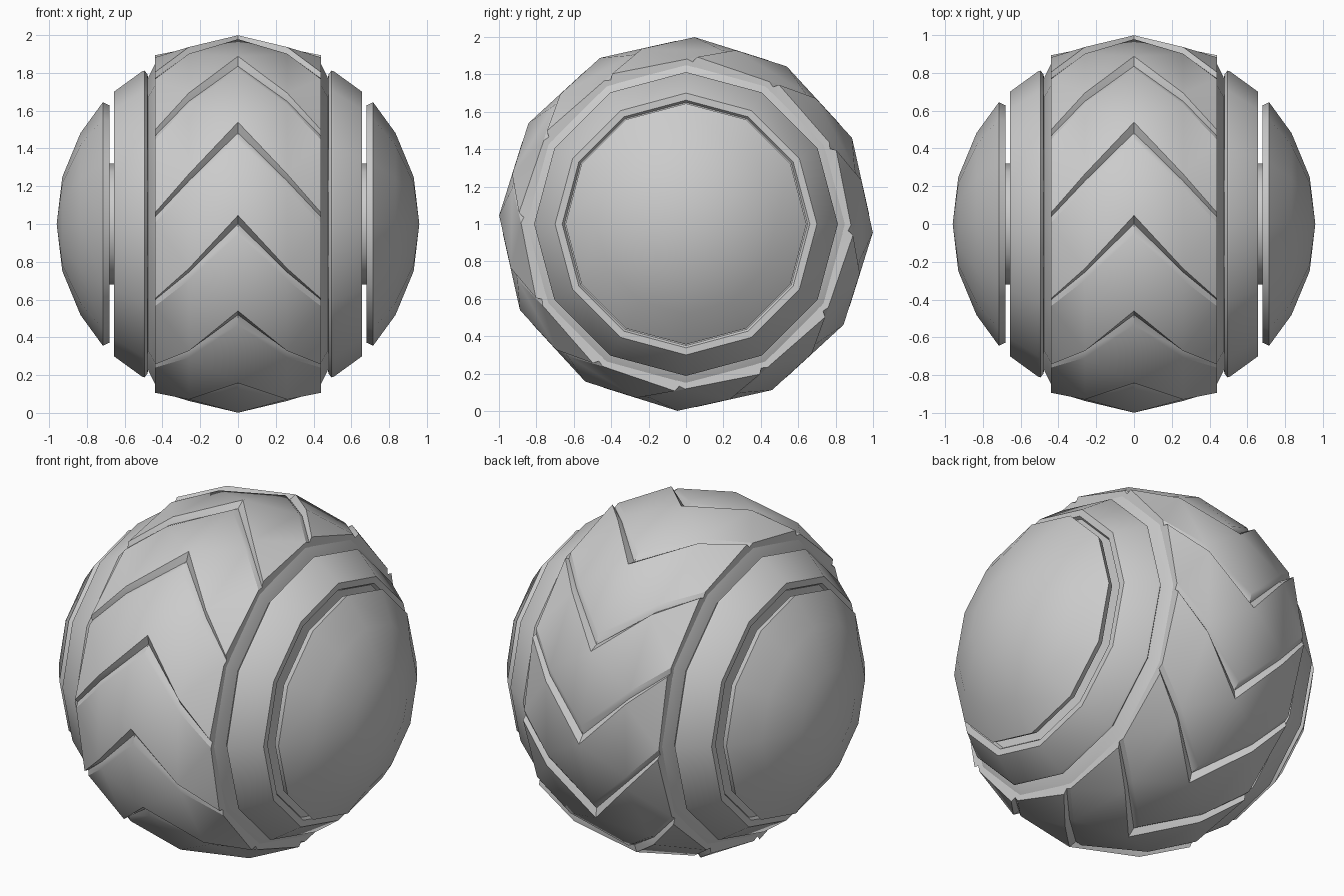
import bpy, bmesh
from math import sin, cos, radians, pi

if "Cube" in bpy.data.objects:
    bpy.data.objects.remove(bpy.data.objects["Cube"])

CZ = 1.0  # height of the wheel axis


def polar(x, r, deg):
    """Point around the x axis; 0 deg is the front, 90 deg the top."""
    a = radians(deg)
    return (x, -r * cos(a), CZ + r * sin(a))


def finish(bm, name, mirror=False):
    bmesh.ops.recalc_face_normals(bm, faces=bm.faces[:])
    me = bpy.data.meshes.new(name)
    bm.to_mesh(me)
    bm.free()
    ob = bpy.data.objects.new(name, me)
    bpy.context.collection.objects.link(ob)
    bpy.ops.object.select_all(action='DESELECT')
    ob.select_set(True)
    bpy.context.view_layer.objects.active = ob
    bpy.ops.object.shade_smooth_by_angle(angle=radians(32))
    if mirror:
        m = ob.modifiers.new("both_sides", 'MIRROR')
        m.use_axis = (True, False, False)
        m.use_mirror_merge = False
    return ob


def lathe(name, profile, n=12):
    """Revolve (x, radius) points around the axle; closes the ends with caps."""
    bm = bmesh.new()
    rings = []
    for x, r in profile:
        if r == 0:
            rings.append([bm.verts.new((x, 0, CZ))] * n)
        else:
            rings.append([bm.verts.new(polar(x, r, 360 * i / n)) for i in range(n)])
    for A, B in zip(rings, rings[1:]):
        for i in range(n):
            j = (i + 1) % n
            quad = list(dict.fromkeys([A[i], A[j], B[j], B[i]]))
            bm.faces.new(quad)
    return finish(bm, name, mirror=True)


# Tread: a sphere-like band with 12 chevron grooves.
# Per station: x, then (angle, radius) of upper edge, groove bottom and lip
half = [
    (0.26, ((-14.1, 0.966), (-15.9, 0.933), (-18.2, 0.949))),
    (0.44, ((-26.2, 0.895), (-27.6, 0.868), (-29.6, 0.882))),
    (0.435, ((-26.2, 0.80), (-27.6, 0.80), (-29.6, 0.80))),
]
centre = (0.0, ((2.6, 1.0), (0.1, 0.964), (-3.2, 0.98)))
stations = [(-x, p) for x, p in reversed(half)] + [centre] + half

bm = bmesh.new()
rows = []
for x, pts in stations:
    row = []
    for k in range(12):
        for deg, r in reversed(pts):
            row.append(bm.verts.new(polar(x, r, deg + 30 * k)))
    rows.append(row)
for s in range(len(rows) - 1):
    # "inner" row is the one nearer the middle of the tread
    inner, outer = (rows[s], rows[s + 1]) if s >= 3 else (rows[s + 1], rows[s])
    for i in range(36):
        j = (i + 1) % 36
        if i % 3 == 2:  # long plate, split along its short diagonal
            bm.faces.new((inner[i], inner[j], outer[j]))
            bm.faces.new((inner[i], outer[j], outer[i]))
        else:
            bm.faces.new((inner[i], inner[j], outer[j], outer[i]))
finish(bm, "tread")

# Tyre side wall between tread and rim
lathe("tyre_side", [(0.425, 0.80), (0.43, 0.865), (0.475, 0.775), (0.48, 0.70)])

# Rim with recessed outer face
lathe("rim", [(0.475, 0.70), (0.478, 0.79), (0.495, 0.812), (0.508, 0.808),
              (0.657, 0.70), (0.657, 0.662), (0.64, 0.65), (0.64, 0)])

# Axle stub
lathe("axle", [(0.62, 0.32), (0.70, 0.32)])

# Domed hub cap
dome = [(0.963 * cos(radians(t)), 0.963 * sin(radians(t))) for t in (42, 30, 15)]
lathe("hub_cap", [(0.68, 0), (0.68, 0.628)] + dome + [(0.96, 0)])
